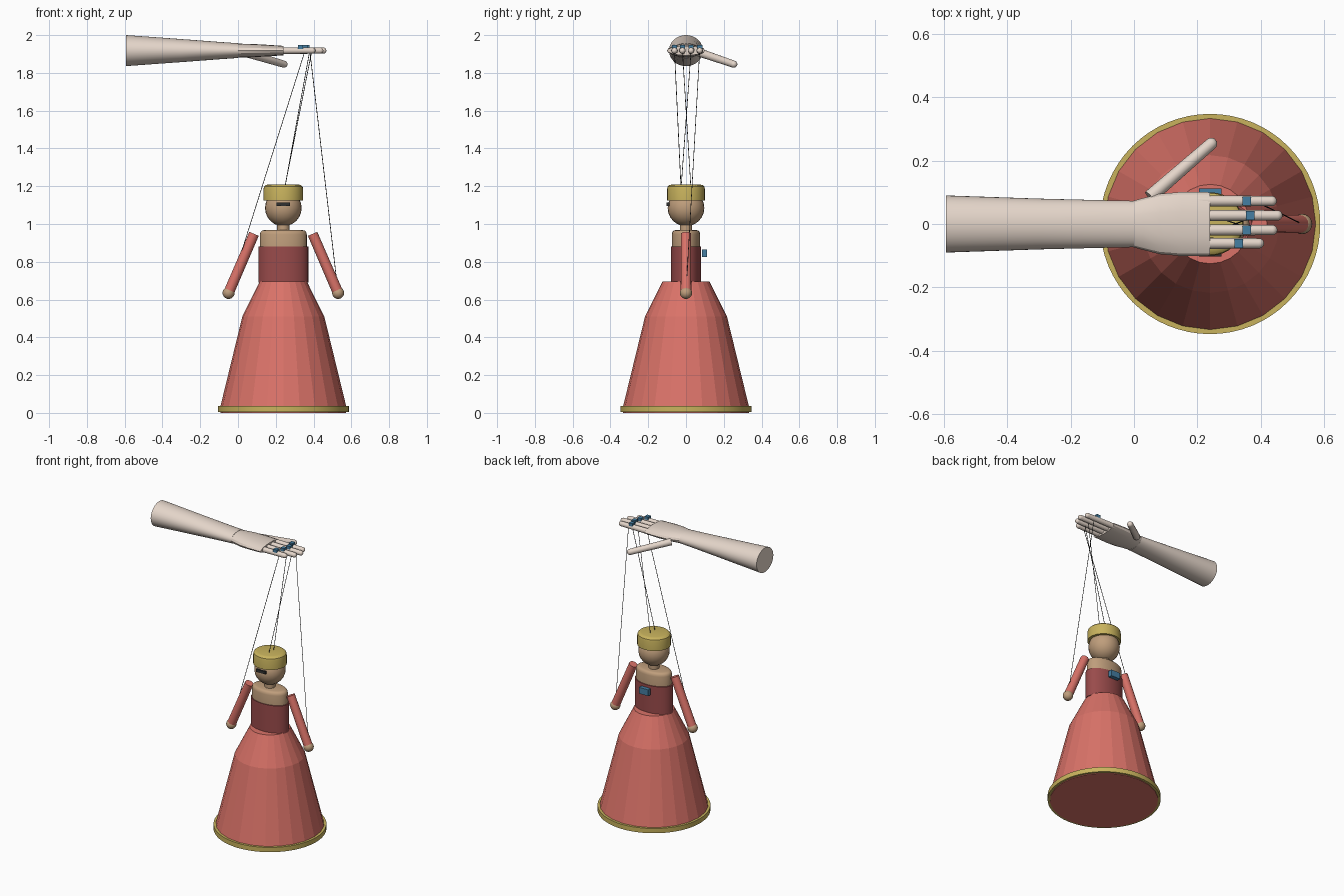
import bpy, bmesh, math
from mathutils import Vector, Matrix

if "Cube" in bpy.data.objects:
    bpy.data.objects.remove(bpy.data.objects["Cube"])

CX = 0.24      # puppet centre line
HZ = 1.918     # height of the hand


def material(name, rgb):
    m = bpy.data.materials.new(name)
    m.diffuse_color = (*rgb, 1)
    m.use_nodes = True
    m.node_tree.nodes["Principled BSDF"].inputs["Base Color"].default_value = m.diffuse_color
    return m


SKIN = material("pale_skin", (0.78, 0.67, 0.59))
WOOD = material("tan_wood", (0.52, 0.34, 0.20))
RED = material("red_cloth", (0.70, 0.17, 0.14))
DARK = material("dark_red_cloth", (0.32, 0.07, 0.07))
GOLD = material("gold", (0.58, 0.45, 0.11))
BLUE = material("blue", (0.06, 0.21, 0.36))
BLACK = material("black", (0.03, 0.03, 0.03))


def finish(name, bm, mat, smooth=35):
    bmesh.ops.recalc_face_normals(bm, faces=bm.faces)
    me = bpy.data.meshes.new(name)
    bm.to_mesh(me)
    bm.free()
    me.materials.append(mat)
    ob = bpy.data.objects.new(name, me)
    bpy.context.collection.objects.link(ob)
    if smooth:
        bpy.ops.object.select_all(action='DESELECT')
        ob.select_set(True)
        bpy.context.view_layer.objects.active = ob
        bpy.ops.object.shade_smooth_by_angle(angle=math.radians(smooth))
    return ob


def loft(name, sections, mat, n=32, matrix=None, smooth=35):
    """Elliptic rings (height, radius_a, radius_b) skinned along local z."""
    bm = bmesh.new()
    rings = [[bm.verts.new((a * math.cos(2 * math.pi * i / n),
                            b * math.sin(2 * math.pi * i / n), h))
              for i in range(n)] for h, a, b in sections]
    for r, s in zip(rings, rings[1:]):
        for i in range(n):
            j = (i + 1) % n
            bm.faces.new((r[i], r[j], s[j], s[i]))
    bm.faces.new(rings[0])
    bm.faces.new(rings[-1])
    bm.transform(matrix or Matrix.Translation((CX, 0, 0)))
    return finish(name, bm, mat, smooth)


def rod(name, p, q, r1, r2, mat, n=16, round_end=False):
    """Tapered rod from p to q, optionally with a domed end at q."""
    p, q = Vector(p), Vector(q)
    d = q - p
    length = d.length
    sec = [(0, r1, r1)]
    if round_end:
        for k in range(6):
            a = k * math.pi / 2 / 5.3
            sec.append((length - r2 + r2 * math.sin(a),) + (r2 * math.cos(a),) * 2)
    else:
        sec.append((length, r2, r2))
    m = Matrix.Translation(p) @ d.to_track_quat('Z', 'Y').to_matrix().to_4x4()
    return loft(name, sec, mat, n, m, 40)


def ball(name, c, r, mat, n=24):
    bm = bmesh.new()
    bmesh.ops.create_uvsphere(bm, u_segments=n, v_segments=n // 2, radius=r)
    bm.transform(Matrix.Translation(c))
    return finish(name, bm, mat)


def box(name, c, size, mat):
    bm = bmesh.new()
    bmesh.ops.create_cube(bm, size=1)
    bm.transform(Matrix.Translation(c) @ Matrix.Diagonal((*size, 1)))
    return finish(name, bm, mat, 0)


# skirt with gold hem
loft("skirt", [(0, .333, .333), (.035, .333, .333), (.51, .217, .217),
               (.695, .125, .125)], RED, 24, smooth=0)
loft("hem", [(.004, .347, .347), (.036, .347, .347)], GOLD, 64)

# torso, neck, head and cap
loft("bodice", [(.69, .132, .08), (.88, .132, .08)], DARK)
loft("chest", [(.87, .124, .075), (.945, .124, .075), (.957, .121, .072),
               (.965, .113, .065), (.968, .10, .055)], WOOD)
loft("neck", [(.95, .033, .033), (1.01, .033, .033)], WOOD, 20)
ball("head", (CX, 0, 1.085), .097, WOOD)
loft("cap", [(1.125, .105, .1), (1.185, .105, .1), (1.198, .102, .097),
             (1.206, .093, .088), (1.209, .08, .075)], GOLD)
box("eye_bar", (CX, -.095, 1.105), (.07, .014, .018), BLACK)
box("back_clip", (CX, .099, .845), (.07, .026, .042), BLUE)

# puppet arms and hands
hands = []
for side, s in (("left", -1), ("right", 1)):
    hand = Vector((CX + s * .29, 0, .635))
    hands.append(hand)
    rod(side + "_arm", (CX + s * .155, 0, .948), hand, .027, .028, RED)
    ball(side + "_hand", hand, .032, WOOD, 20)

# puppeteer forearm and palm, lofted along x
along_x = Matrix.Translation((0, 0, HZ)) @ Matrix(
    ((0, 0, 1, 0), (1, 0, 0, 0), (0, 1, 0, 0), (0, 0, 0, 1)))
loft("forearm", [(-.592, .09, .082), (-.3, .08, .061), (-.1, .075, .046),
                 (0, .073, .039)], SKIN, 40, along_x)
loft("palm", [(-.01, .071, .038), (.03, .082, .036), (.08, .095, .035),
              (.15, .101, .031), (.24, .1, .025)], SKIN, 16, along_x, 20)
rod("thumb", (.05, .085, 1.903), (.257, .265, 1.842), .022, .019, SKIN,
    round_end=True)

# fingers, rings and strings
cap_back, cap_front = (CX + .01, .025, 1.205), (CX + .01, -.025, 1.205)
fingers = [("index", .0725, .45, .355, hands[1]),
           ("middle", .027, .468, .366, cap_front),
           ("third", -.019, .452, .355, cap_back),
           ("little", -.061, .41, .33, hands[0])]
for name, y, tip, ring, target in fingers:
    rod(name + "_finger", (.2, y, HZ), (tip, y, HZ), .018, .016, SKIN,
        round_end=True)
    box(name + "_ring", (ring, y, HZ + .018), (.027, .028, .022), BLUE)
    rod(name + "_string", (ring + .025, y, HZ), target, .0018, .0018, BLACK, 6)
